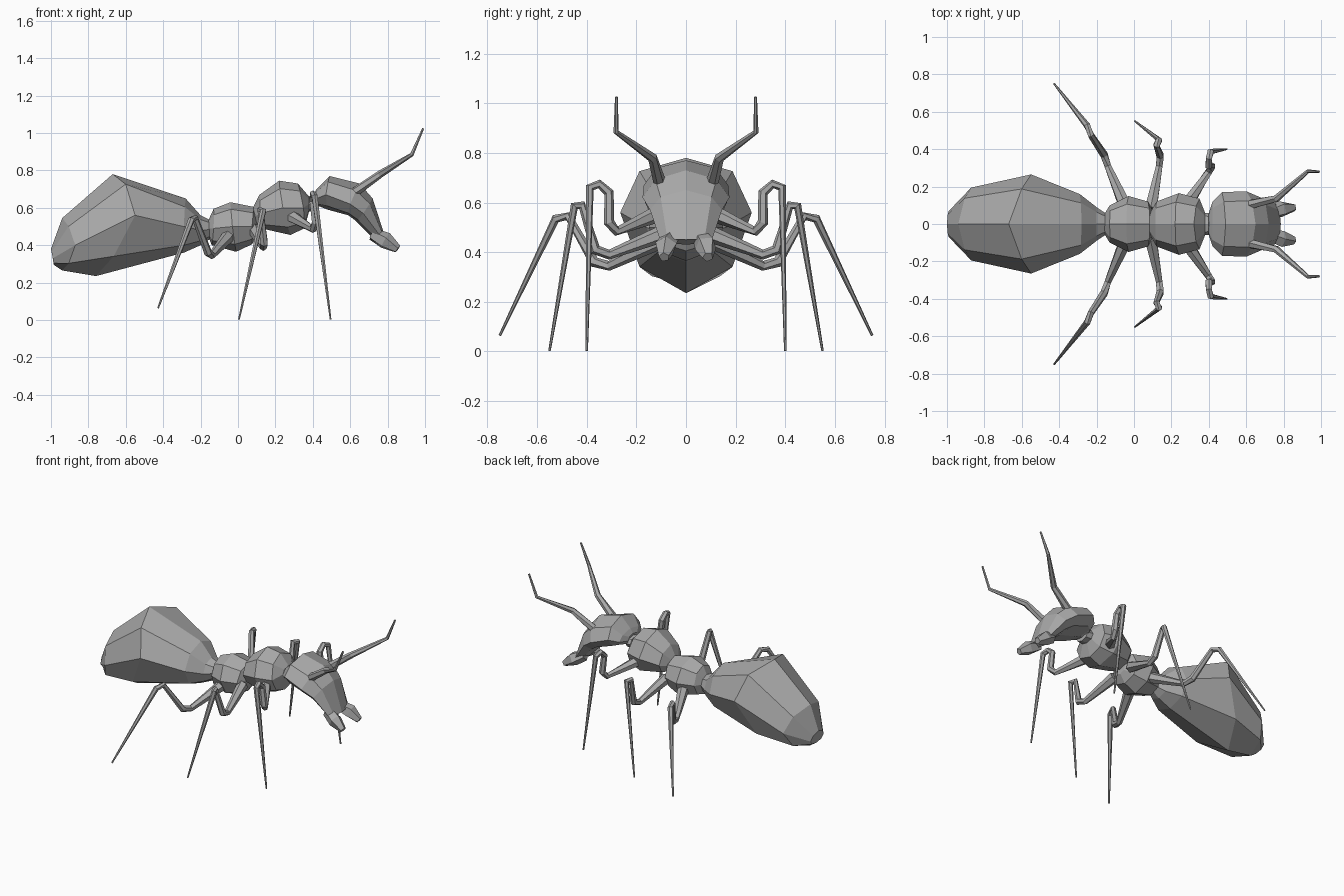
import bpy, bmesh
from math import sin, cos, pi
from mathutils import Vector

cube = bpy.data.objects.get("Cube")
if cube:
    bpy.data.objects.remove(cube, do_unlink=True)

shell = bpy.data.materials.new("shell_grey")
shell.use_nodes = True
shell.diffuse_color = (0.4, 0.4, 0.4, 1)
shell.node_tree.nodes["Principled BSDF"].inputs["Base Color"].default_value = (0.4, 0.4, 0.4, 1)


def loft(name, rings):
    """Skin a list of point rings and cap both ends."""
    bm = bmesh.new()
    loops = [[bm.verts.new(p) for p in ring] for ring in rings]
    n = len(loops[0])
    for a, b in zip(loops, loops[1:]):
        for i in range(n):
            j = (i + 1) % n
            bm.faces.new((a[i], a[j], b[j], b[i]))
    bm.faces.new(loops[0])
    bm.faces.new(loops[-1])
    bmesh.ops.recalc_face_normals(bm, faces=bm.faces)
    mesh = bpy.data.meshes.new(name)
    bm.to_mesh(mesh)
    bm.free()
    mesh.materials.append(shell)
    obj = bpy.data.objects.new(name, mesh)
    bpy.context.collection.objects.link(obj)
    return obj


def body(name, sections, sides=8):
    """Each section: top (x, z), bottom (x, z), side (x, z), half width."""
    rings = []
    for tx, tz, bx, bz, sx, sz, w in sections:
        top, low, side = Vector((tx, 0, tz)), Vector((bx, 0, bz)), Vector((sx, 0, sz))
        mid = (top + low) / 2
        ring = []
        for i in range(sides):
            a = 2 * pi * i / sides
            p = mid + (top - low) / 2 * cos(a) + (side - mid) * sin(a) ** 2
            ring.append(p + Vector((0, w * sin(a), 0)))
        rings.append(ring)
    return loft(name, rings)


def limb(name, path, radii, sides=6):
    """Tapered jointed tube, made on the left and mirrored to the right."""
    for label, s in (("left", 1), ("right", -1)):
        pts = [Vector((x, y * s, z)) for x, y, z in path]
        rings = []
        for i, p in enumerate(pts):
            before = (p - pts[i - 1]).normalized() if i else Vector()
            after = (pts[i + 1] - p).normalized() if i < len(pts) - 1 else Vector()
            d = (before + after).normalized()
            u = d.cross(Vector((1, 0, 0))).normalized()
            v = d.cross(u)
            rings.append([p + (u * cos(2 * pi * k / sides) + v * sin(2 * pi * k / sides)) * radii[i]
                          for k in range(sides)])
        loft(label + "_" + name, rings)


# Body segments, tail to head
body("abdomen", [
    (-1.0, .38, -.985, .295, -.99, .33, .07),
    (-.94, .545, -.94, .265, -.87, .4, .195),
    (-.67, .78, -.76, .235, -.55, .56, .265),
    (-.28, .65, -.29, .36, -.29, .5, .16),
    (-.2, .56, -.2, .4, -.2, .48, .09),
    (-.14, .53, -.14, .44, -.14, .485, .05)])
body("rear_thorax", [
    (-.16, .53, -.16, .45, -.16, .49, .05),
    (-.13, .595, -.14, .4, -.13, .49, .1),
    (-.04, .63, -.01, .365, -.03, .5, .15),
    (.085, .605, .075, .405, .075, .5, .12),
    (.11, .55, .11, .46, .11, .51, .05)])
body("mid_thorax", [
    (.08, .6, .08, .5, .08, .55, .05),
    (.115, .67, .125, .49, .12, .57, .12),
    (.22, .745, .28, .455, .24, .6, .165),
    (.32, .73, .355, .49, .35, .6, .135),
    (.38, .66, .38, .58, .38, .62, .06),
    (.42, .66, .42, .58, .42, .62, .055)])
body("head", [
    (.4, .67, .41, .6, .4, .64, .06),
    (.42, .7, .43, .61, .42, .65, .12),
    (.49, .77, .48, .59, .47, .67, .17),
    (.65, .73, .59, .56, .6, .62, .175),
    (.72, .65, .63, .53, .67, .57, .145),
    (.785, .45, .73, .43, .76, .45, .105)])

# Jaws and feelers
limb("mandible", [(.72, .06, .46), (.79, .08, .425), (.855, .088, .38)], (.035, .045, .022), 5)
limb("antenna", [(.62, .105, .68), (.76, .135, .78), (.93, .282, .885), (.99, .28, 1.025)],
     (.026, .02, .011, .006))

# Legs: hip, lower bend, knee, foot
limb("rear_leg", [(-.05, .1, .45), (-.14, .31, .345), (-.16, .37, .36),
                  (-.23, .475, .545), (-.25, .525, .535), (-.427, .75, .065)],
     (.036, .02, .022, .018, .018, .005))
limb("middle_leg", [(.09, .08, .48), (.135, .31, .39), (.14, .365, .41),
                    (.12, .42, .59), (.135, .45, .585), (.005, .55, .003)],
     (.036, .02, .022, .018, .018, .005))
limb("front_leg", [(.28, .1, .56), (.4, .28, .485), (.415, .31, .52), (.4, .31, .64),
                   (.4, .35, .675), (.41, .387, .66), (.495, .4, .003)],
     (.036, .02, .022, .02, .018, .018, .005))
